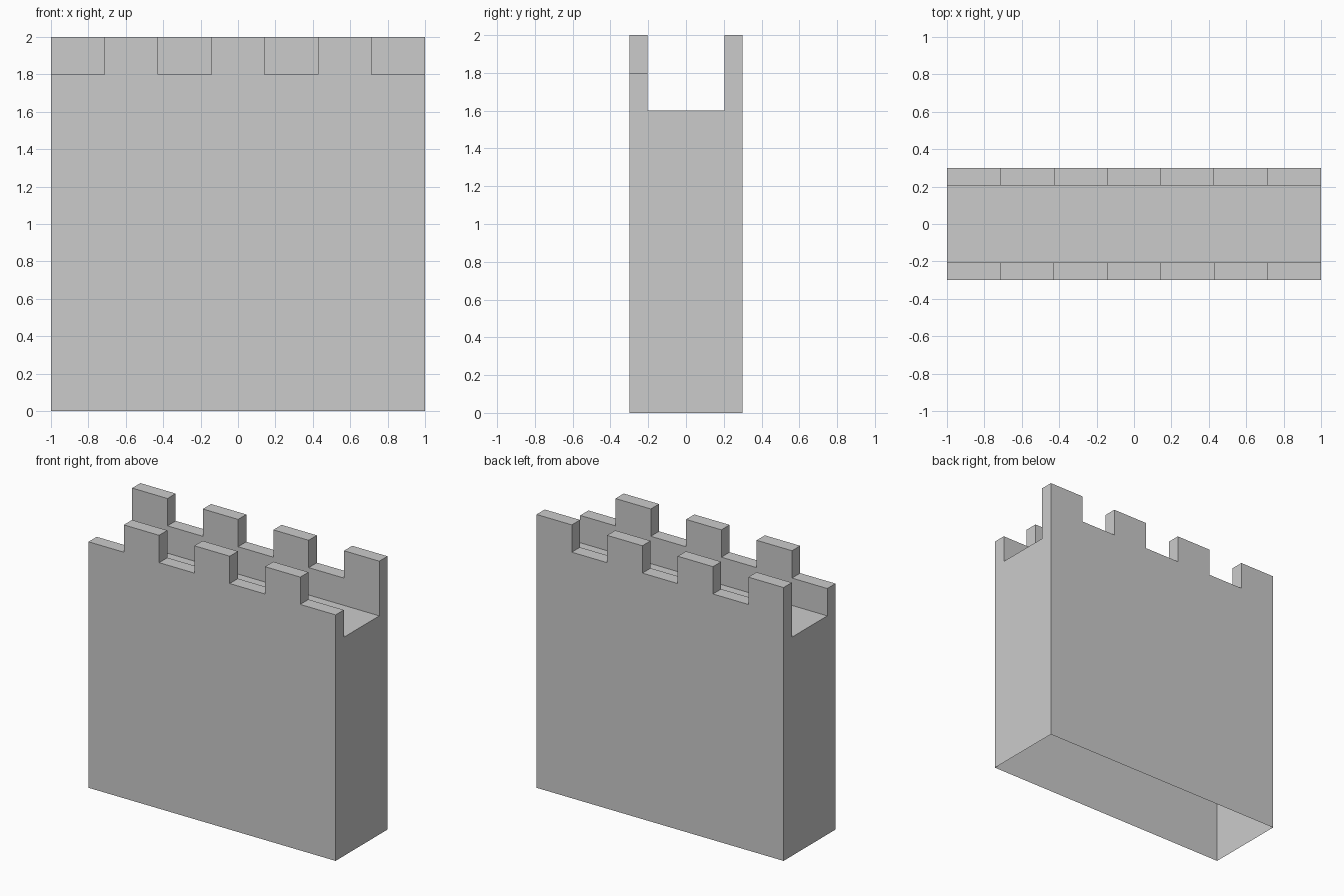
import bpy, bmesh

if "Cube" in bpy.data.objects:
    bpy.data.objects.remove(bpy.data.objects["Cube"])

N = 7                       # crenel / merlon slots along the wall
OUT, INN = 0.30, 0.205      # outer face and inner parapet face (y)
WALK, LOW, HIGH = 1.60, 1.80, 2.00

bm = bmesh.new()


def face(points):
    bm.faces.new([bm.verts.new(p) for p in points])


def crenel_outline(first_high):
    """Stepped top line of a parapet as (x, z) points from left to right."""
    pts = []
    for i in range(N):
        z = HIGH if (i % 2 == 0) == first_high else LOW
        pts += [(-1 + 2 * i / N, z), (-1 + 2 * (i + 1) / N, z)]
    return pts


# front and back walls with alternating parapets
for side, first_high in ((-1, False), (1, True)):
    top = crenel_outline(first_high)
    yo, yi = side * OUT, side * INN
    face([(x, yo, z) for x, z in top + [(1, 0), (-1, 0)]])
    face([(x, yi, z) for x, z in top + [(1, WALK), (-1, WALK)]])
    for (x0, z0), (x1, z1) in zip(top, top[1:]):
        face([(x0, yo, z0), (x1, yo, z1), (x1, yi, z1), (x0, yi, z0)])

# end walls
profile = [(-OUT, 0), (OUT, 0), (OUT, HIGH), (INN, HIGH),
           (INN, WALK), (-INN, WALK), (-INN, LOW), (-OUT, LOW)]
for x in (-1, 1):
    face([(x, y, z) for y, z in profile])

# walkway (the underside of the wall stays open)
face([(-1, -INN, WALK), (1, -INN, WALK), (1, INN, WALK), (-1, INN, WALK)])

bmesh.ops.remove_doubles(bm, verts=bm.verts, dist=1e-4)
bmesh.ops.recalc_face_normals(bm, faces=bm.faces)
mesh = bpy.data.meshes.new("castle_wall")
bm.to_mesh(mesh)
bm.free()
bpy.context.collection.objects.link(bpy.data.objects.new("castle_wall", mesh))
